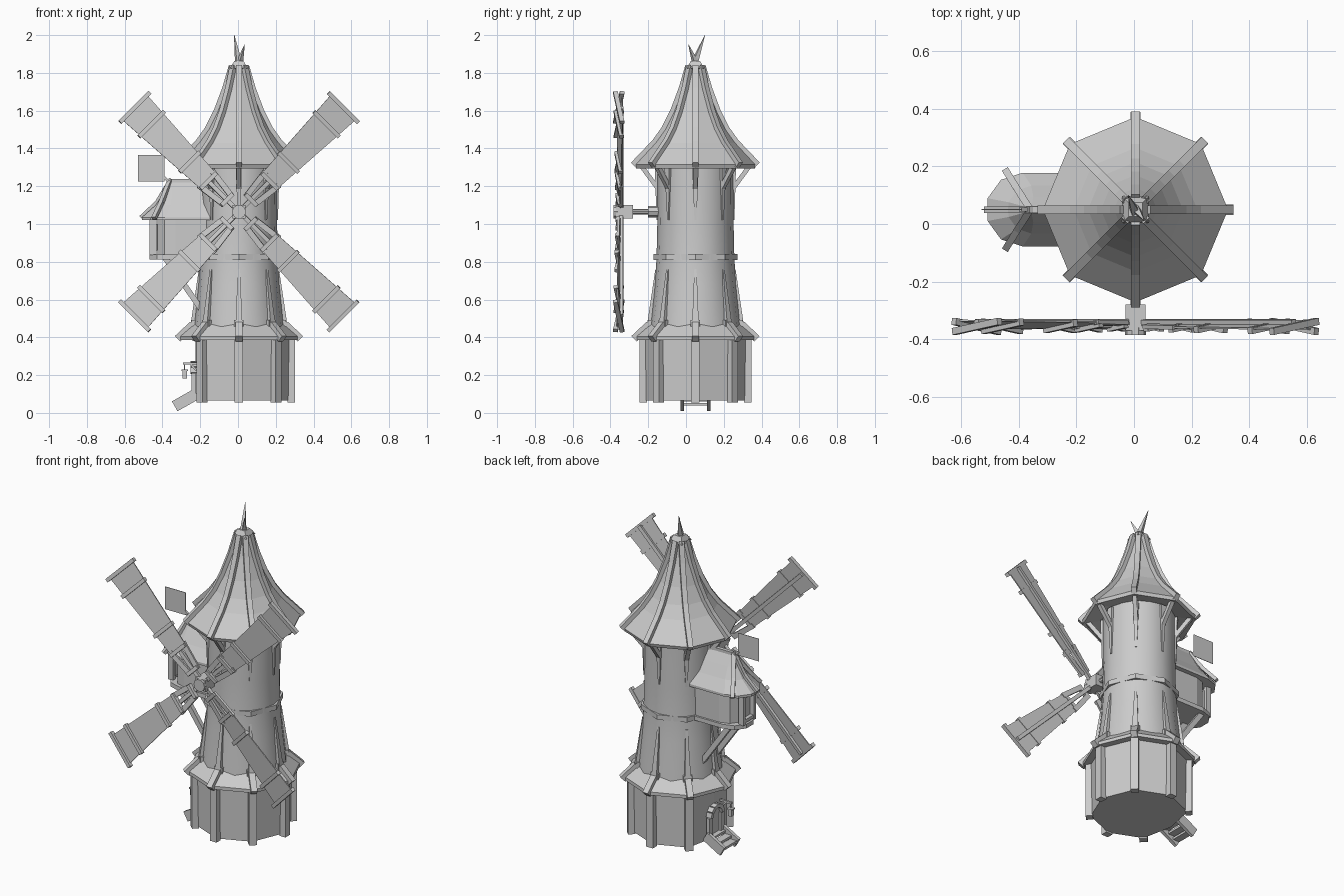
import bpy, bmesh
from math import sin, cos, pi, radians
from mathutils import Vector, Matrix

if "Cube" in bpy.data.objects:
    bpy.data.objects.remove(bpy.data.objects["Cube"])

CX, CY = 0.005, 0.05          # tower axis
AXIS = Matrix.Translation((CX, CY, 0))


def finish(name, bm, smooth=False):
    bmesh.ops.recalc_face_normals(bm, faces=bm.faces)
    me = bpy.data.meshes.new(name)
    bm.to_mesh(me)
    bm.free()
    ob = bpy.data.objects.new(name, me)
    bpy.context.collection.objects.link(ob)
    if smooth:
        bpy.ops.object.select_all(action='DESELECT')
        bpy.context.view_layer.objects.active = ob
        ob.select_set(True)
        bpy.ops.object.shade_smooth_by_angle(angle=radians(35))
    return ob


def loft(bm, rings, closed=False):
    """Skin a list of equal-length point rings; cap the ends unless closed."""
    vs = [[bm.verts.new(p) for p in r] for r in rings]
    n = len(vs[0])
    pairs = list(zip(vs, vs[1:])) + ([(vs[-1], vs[0])] if closed else [])
    for a, b in pairs:
        for i in range(n):
            j = (i + 1) % n
            bm.faces.new((a[i], a[j], b[j], b[i]))
    if not closed:
        bm.faces.new(vs[0])
        bm.faces.new(vs[-1])


def lathe(name, profile, n=8, smooth=False, closed=False, turn=0):
    bm = bmesh.new()
    loft(bm, [[(CX + r * cos(turn + 2 * pi * i / n), CY + r * sin(turn + 2 * pi * i / n), z)
               for i in range(n)] for r, z in profile], closed)
    return finish(name, bm, smooth)


def box(bm, c, s, m=Matrix()):
    bmesh.ops.create_cube(bm, size=1, matrix=m @ Matrix.Translation(c) @ Matrix.Diagonal((*s, 1)))


def beam(bm, p, q, w, t, w2=None, m=Matrix()):
    """Bar from p to q, w wide and t thick, optionally tapering to scale w2."""
    p, q = Vector(p), Vector(q)
    d = (q - p).normalized()
    side = d.cross(Vector((0, 0, 1)))
    side = side.normalized() if side.length > 0.02 else Vector((0, 1, 0))
    up = side.cross(d)
    k = 1 if w2 is None else w2
    sq = [(-1, -1), (1, -1), (1, 1), (-1, 1)]
    loft(bm, [[m @ (o + side * a * w * s / 2 + up * b * t * s / 2) for a, b in sq]
              for o, s in ((p, 1), (q, k))])


def rib(bm, prof, w, t, ang):
    """Bent timber following an (r, z) profile at one angle around the tower."""
    m = AXIS @ Matrix.Rotation(ang, 4, 'Z')
    loft(bm, [[m @ Vector((r + a, b, z + a)) for a, b in
               ((-t / 2, -w / 2), (t / 2, -w / 2), (t / 2, w / 2), (-t / 2, w / 2))] for r, z in prof])


EIGHT = [i * pi / 4 for i in range(8)]

# Stone base, flattened on the door side
base = lathe("stone_base", [(0.27, 0.065), (0.275, 0.40)])
for v in base.data.vertices:
    v.co.x = max(v.co.x, -0.225)

# Tower shaft
lathe("tower_shaft", [(0.245, 0.38), (0.235, 0.50), (0.215, 0.68), (0.206, 0.82),
                      (0.202, 1.0), (0.203, 1.33)], 16, True)
lathe("middle_band", [(0.19, 0.81), (0.222, 0.81), (0.222, 0.84), (0.19, 0.84)], closed=True)

# Skirt roof and main roof
lathe("skirt_roof", [(0.23, 0.385), (0.318, 0.385), (0.318, 0.405), (0.242, 0.47), (0.22, 0.49)], closed=True)
lathe("main_roof", [(0.20, 1.32), (0.315, 1.295), (0.322, 1.315), (0.215, 1.43), (0.165, 1.50),
                    (0.12, 1.59), (0.075, 1.71), (0.04, 1.83)])
lathe("roof_cap", [(0.045, 1.815), (0.066, 1.825), (0.035, 1.862)], 4, turn=pi / 4)

# Timber ribs on roof, skirt, shaft and base
bm = bmesh.new()
for a in EIGHT:
    rib(bm, [(0.328, 1.312), (0.215, 1.43), (0.165, 1.50), (0.12, 1.59), (0.075, 1.71), (0.04, 1.83)],
        0.03, 0.026, a)
finish("roof_ribs", bm)

bm = bmesh.new()
for a in EIGHT:
    rib(bm, [(0.326, 0.392), (0.245, 0.468)], 0.036, 0.028, a)
    m = AXIS @ Matrix.Rotation(a, 4, 'Z')
    box(bm, (0.235, 0, 0.475), (0.03, 0.05, 0.035), m)
finish("skirt_ribs", bm)

bm = bmesh.new()
for a in EIGHT:
    m = AXIS @ Matrix.Rotation(a, 4, 'Z')
    beam(bm, (0.243, 0, 0.47), (0.208, 0, 0.76), 0.035, 0.025, 0.35, m)
    beam(bm, (0.204, 0, 1.31), (0.203, 0, 1.02), 0.035, 0.022, 0.3, m)
    beam(bm, (0.20, 0, 1.19), (0.285, 0, 1.305), 0.024, 0.024, None, m)
finish("shaft_timbers", bm)

bm = bmesh.new()
for a in EIGHT:
    if abs(a - pi) > 0.1:
        m = AXIS @ Matrix.Rotation(a, 4, 'Z')
        box(bm, (0.277, 0, 0.225), (0.04, 0.045, 0.34), m)
finish("base_posts", bm)

# Roof spikes
bm = bmesh.new()
beam(bm, (CX, 0.04, 1.84), (-0.02, 0.10, 2.0), 0.032, 0.032, 0.05)
beam(bm, (CX, 0.055, 1.84), (0.035, 0.013, 1.95), 0.03, 0.03, 0.05)
finish("roof_spikes", bm)

# Axle and hub
HUB = Vector((0.005, -0.35, 1.065))
bm = bmesh.new()
for r, y0, y1, n in ((0.014, -0.36, -0.14, 8), (0.03, -0.2, -0.14, 8), (0.037, -0.385, -0.36, 10)):
    loft(bm, [[(HUB.x + r * cos(2 * pi * i / n), y, HUB.z + r * sin(2 * pi * i / n))
               for i in range(n)] for y in (y0, y1)])
box(bm, (HUB.x, -0.325, HUB.z), (0.07, 0.09, 0.07))
finish("axle_and_hub", bm)

# Four sails, each slightly pitched
for k in range(4):
    m = Matrix.Translation(HUB) @ Matrix.Rotation(pi / 4 + k * pi / 2, 4, 'Y') @ Matrix.Rotation(radians(9), 4, 'X')
    bm = bmesh.new()
    loft(bm, [[m @ Vector((u, y, s * w)) for s, y in ((-1, -.003), (1, -.003), (1, .003), (-1, .003))]
              for u, w in ((0.22, 0.058), (0.775, 0.094))])
    box(bm, (0.41, 0.008, 0), (0.74, 0.02, 0.022), m)
    for s in (-1, 1):
        beam(bm, (0.08, 0, s * 0.03), (0.25, 0, s * 0.052), 0.014, 0.03, None, m)
    for u, w in ((0.78, 0.225), (0.655, 0.19), (0.37, 0.15), (0.23, 0.12), (0.09, 0.085)):
        box(bm, (u, -0.006, 0), (0.022, 0.024, w), m)
    finish("sail_%d" % (k + 1), bm)


# Side cabin with rounded outer end
def stadium(w, xe, z):
    arc = [(xe + w + w * cos(radians(d)), CY + w * sin(radians(d)), z) for d in (90, 126, 162, 198, 234, 270)]
    return [(-0.12, CY + w, z)] + arc + [(-0.12, CY - w, z)]


for name, secs in (
        ("cabin_walls", [(0.1, -0.43, 0.83), (0.1, -0.43, 1.06)]),
        ("cabin_floor", [(0.112, -0.475, 0.812), (0.112, -0.475, 0.838)]),
        ("cabin_roof", [(0.128, -0.515, 1.02), (0.128, -0.515, 1.035), (0.083, -0.44, 1.10),
                        (0.045, -0.395, 1.165), (0.008, -0.365, 1.225)])):
    bm = bmesh.new()
    loft(bm, [stadium(*s) for s in secs])
    finish(name, bm)

# Cabin roof timbers, window and braces
bm = bmesh.new()
beam(bm, (-0.375, CY, 1.225), (-0.15, CY, 1.225), 0.022, 0.026)
beam(bm, (-0.515, CY, 1.035), (-0.43, CY, 1.115), 0.022, 0.02)
beam(bm, (-0.43, CY, 1.115), (-0.355, CY, 1.24), 0.022, 0.02)
for s in (-1, 1):
    beam(bm, (-0.445, CY + s * 0.135, 1.03), (-0.405, CY + s * 0.07, 1.115), 0.024, 0.02)
    beam(bm, (-0.405, CY + s * 0.07, 1.115), (-0.36, CY, 1.23), 0.024, 0.02)
finish("cabin_roof_timbers", bm)

bm = bmesh.new()
for s in (-1, 1):
    box(bm, (-0.45, CY + s * 0.05, 0.93), (0.035, 0.02, 0.19))
for z in (0.855, 1.005):
    box(bm, (-0.45, CY, z), (0.03, 0.12, 0.02))
box(bm, (-0.435, CY, 0.93), (0.015, 0.09, 0.14))
finish("cabin_window", bm)

bm = bmesh.new()
for s in (-1, 1):
    beam(bm, (-0.16, CY + s * 0.07, 0.50), (-0.385, CY + s * 0.07, 0.82), 0.026, 0.03)
finish("cabin_braces", bm)

# Flag above the cabin
bm = bmesh.new()
box(bm, (-0.46, CY, 1.295), (0.14, 0.003, 0.138))
beam(bm, (-0.36, CY, 1.22), (-0.395, CY, 1.25), 0.014, 0.014)
finish("flag", bm)

# Arched door with stone surround
bm = bmesh.new()
arch = [(-0.055, 0.08), (-0.055, 0.21)] + [(-0.055 * cos(t * pi / 6), 0.21 + 0.055 * sin(t * pi / 6))
                                         for t in range(1, 6)] + [(0.055, 0.21), (0.055, 0.08)]
loft(bm, [[(x, CY + y, z) for y, z in arch] for x in (-0.20, -0.232)])
for (y0, z0), (y1, z1) in zip(arch, arch[1:]):
    beam(bm, (-0.235, CY + y0, z0), (-0.235, CY + y1, z1), 0.035, 0.022)
finish("door", bm)

# Entrance steps
bm = bmesh.new()
for s in (-1, 1):
    beam(bm, (-0.335, CY + s * 0.07, 0.035), (-0.22, CY + s * 0.07, 0.10), 0.02, 0.06)
for x, z in ((-0.315, 0.045), (-0.28, 0.068), (-0.24, 0.09)):
    box(bm, (x, CY, z), (0.045, 0.13, 0.014))
finish("entrance_steps", bm)

# Lantern on a bracket
bm = bmesh.new()
beam(bm, (-0.21, -0.03, 0.262), (-0.29, -0.03, 0.262), 0.012, 0.012)
beam(bm, (-0.22, -0.03, 0.225), (-0.255, -0.03, 0.262), 0.01, 0.01)
box(bm, (-0.283, -0.03, 0.24), (0.005, 0.005, 0.04))
box(bm, (-0.283, -0.03, 0.203), (0.024, 0.024, 0.04))
box(bm, (-0.283, -0.03, 0.226), (0.034, 0.034, 0.008))
finish("lantern", bm)
